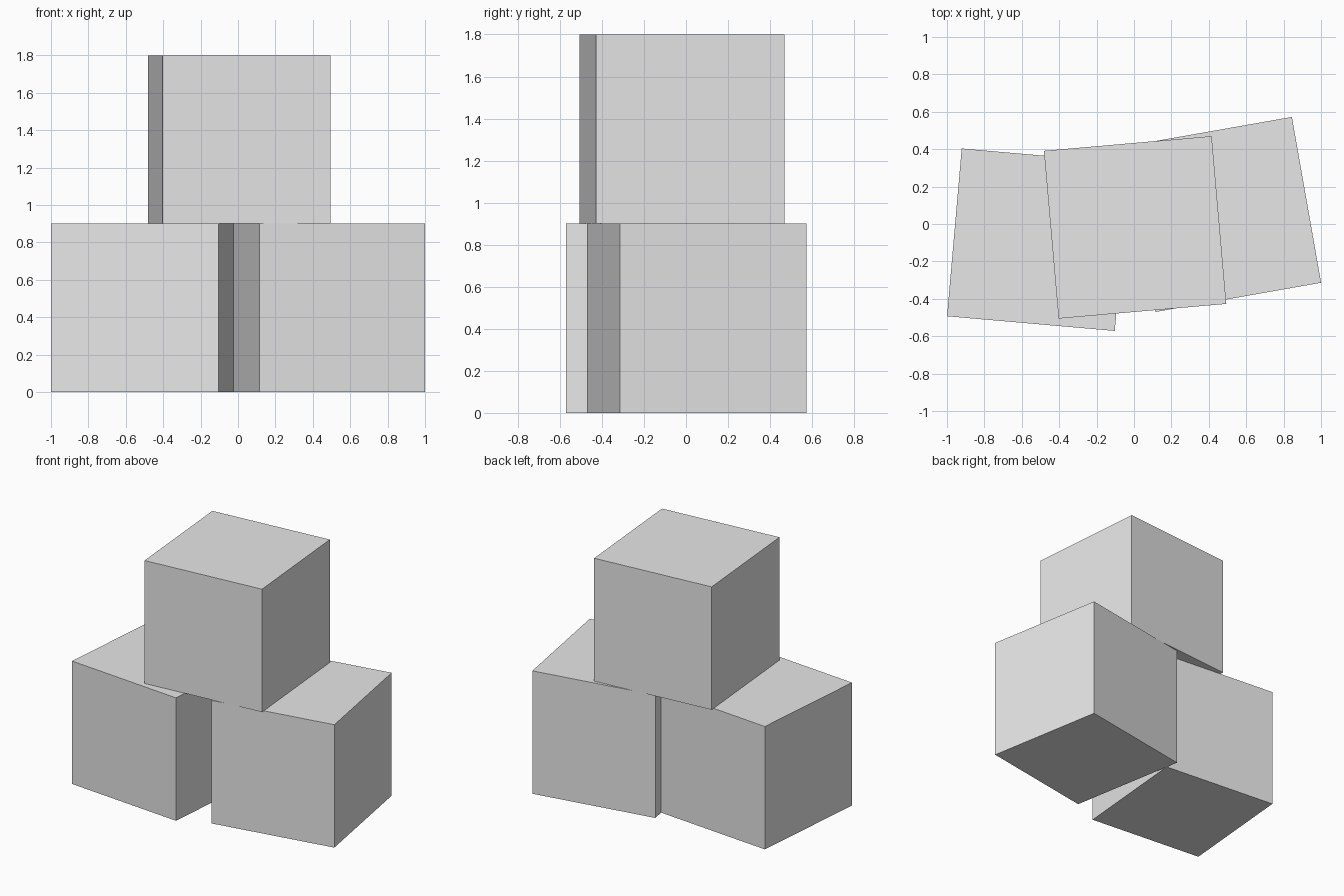
import bpy
from math import radians

default = bpy.data.objects.get("Cube")
if default:
    bpy.data.objects.remove(default, do_unlink=True)

SIDE = 0.9

# Single plain grey
grey = bpy.data.materials.new("light_grey")
grey.use_nodes = True
colour = (0.8, 0.8, 0.8, 1)
grey.diffuse_color = colour
grey.node_tree.nodes["Principled BSDF"].inputs["Base Color"].default_value = colour


def add_block(name, x, y, level, turn):
    """Place a block on a given level of the stack, turned about z."""
    bpy.ops.mesh.primitive_cube_add(
        size=SIDE,
        location=(x, y, SIDE * (level + 0.5)),
        rotation=(0, 0, radians(turn)),
    )
    block = bpy.context.object
    block.name = name
    block.data.materials.append(grey)


# Two blocks side by side, one resting across them
add_block("lower_right_block", -0.512, -0.084, 0, -5)
add_block("lower_left_block", 0.479, 0.051, 0, 10)
add_block("top_block", 0.006, -0.018, 1, 5)
